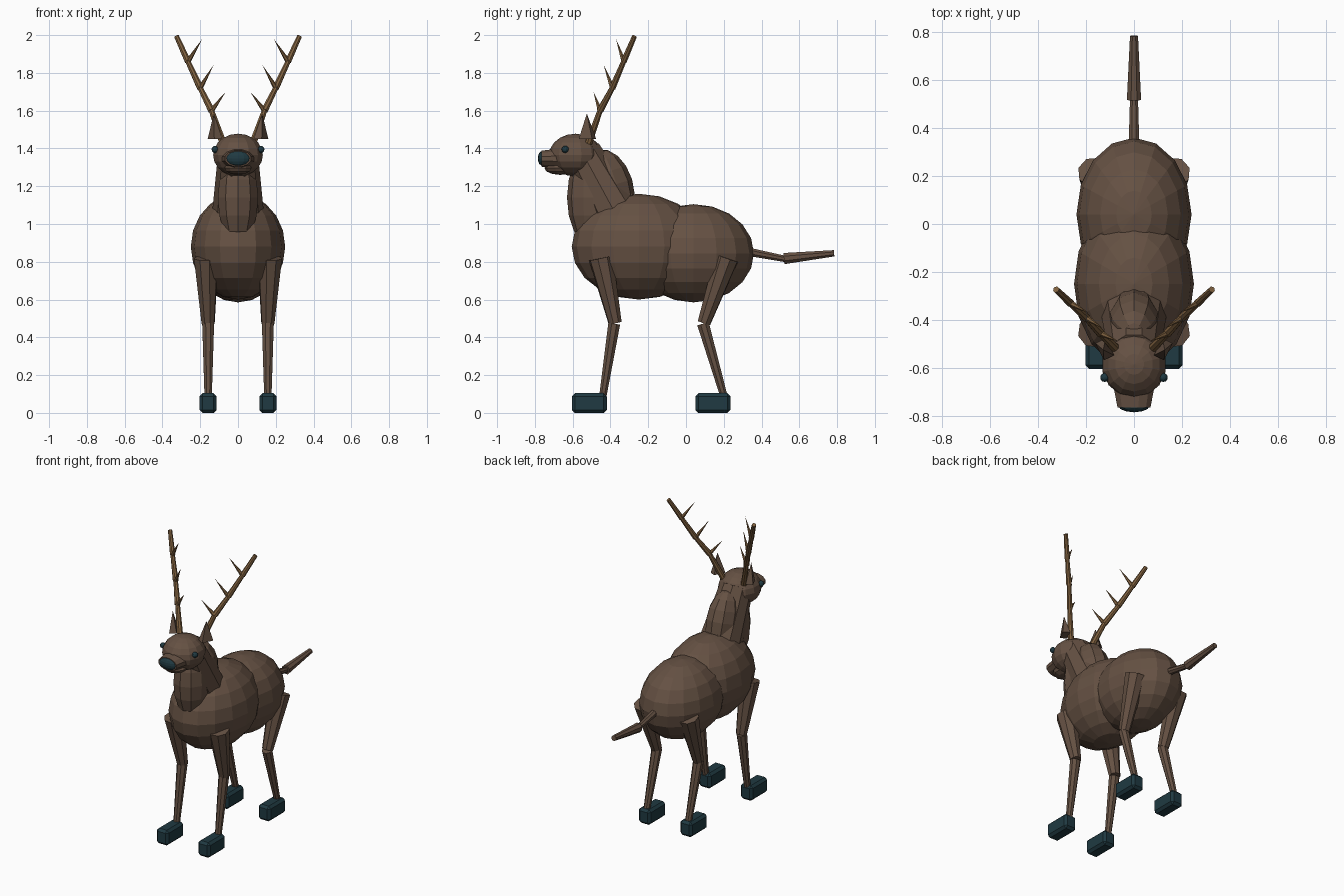
import bpy, bmesh, math
from mathutils import Vector, Matrix

if "Cube" in bpy.data.objects:
    bpy.data.objects.remove(bpy.data.objects["Cube"])


def material(name, rgb):
    m = bpy.data.materials.new(name)
    m.diffuse_color = (*rgb, 1)
    m.use_nodes = True
    m.node_tree.nodes["Principled BSDF"].inputs["Base Color"].default_value = m.diffuse_color
    return m


FUR = material("brown_fur", (0.130, 0.082, 0.056))
HORN = material("tan_horn", (0.215, 0.120, 0.050))
DARK = material("dark_teal", (0.014, 0.042, 0.054))


def finish(name, bm, mat):
    bmesh.ops.recalc_face_normals(bm, faces=bm.faces)
    me = bpy.data.meshes.new(name)
    bm.to_mesh(me)
    bm.free()
    me.materials.append(mat)
    ob = bpy.data.objects.new(name, me)
    bpy.context.collection.objects.link(ob)
    return ob


def ball(name, center, radii, mat=FUR, seg=16, rings=10, tilt=0):
    """Faceted ellipsoid, tilted about the x axis."""
    bm = bmesh.new()
    m = (Matrix.Translation(center) @ Matrix.Rotation(math.radians(tilt), 4, 'X')
         @ Matrix.Diagonal((*radii, 1)))
    bmesh.ops.create_uvsphere(bm, u_segments=seg, v_segments=rings, radius=1, matrix=m)
    return finish(name, bm, mat)


def rod(name, a, b, ra, rb, mat=FUR, sides=8, squash=1):
    """Tapered rod from a to b; squash flattens the cross-section."""
    a, b = Vector(a), Vector(b)
    d = b - a
    bm = bmesh.new()
    m = (Matrix.Translation((a + b) / 2) @ d.to_track_quat('Z', 'Y').to_matrix().to_4x4()
         @ Matrix.Diagonal((1, squash, 1, 1)) @ Matrix.Rotation(math.pi / sides, 4, 'Z'))
    bmesh.ops.create_cone(bm, cap_ends=True, segments=sides, radius1=ra, radius2=rb,
                          depth=d.length, matrix=m)
    bmesh.ops.remove_doubles(bm, verts=bm.verts, dist=1e-5)
    return finish(name, bm, mat)


def hoof(name, center, size):
    bm = bmesh.new()
    bmesh.ops.create_cube(bm, size=1, matrix=Matrix.Translation(center) @ Matrix.Diagonal((*size, 1)))
    bmesh.ops.bevel(bm, geom=bm.edges[:], offset=0.016, segments=1, affect='EDGES')
    return finish(name, bm, DARK)


# Body
ball("chest", (0, -0.25, 0.88), (0.25, 0.355, 0.28))
ball("rump", (0, 0.04, 0.845), (0.24, 0.32, 0.26))

# Neck: throat, main column and nape
ball("throat", (0, -0.505, 1.14), (0.112, 0.125, 0.25), seg=10, rings=8)
rod("neck", (0, -0.55, 1.38), (0, -0.36, 1.03), 0.105, 0.14, sides=10)
ball("nape", (0, -0.405, 1.20), (0.105, 0.125, 0.20), seg=10, rings=8, tilt=17)

# Head and muzzle
ball("head", (0, -0.585, 1.365), (0.135, 0.14, 0.113), seg=14, rings=10)
rod("muzzle", (0, -0.62, 1.345), (0, -0.765, 1.346), 0.10, 0.071, sides=12, squash=0.62)
ball("lower_jaw", (0, -0.665, 1.296), (0.075, 0.085, 0.036), seg=10, rings=6)
ball("nose", (0, -0.757, 1.347), (0.066, 0.028, 0.040), DARK, 12, 8)

# Tail
rod("tail_base", (0, 0.33, 0.853), (0, 0.525, 0.815), 0.024, 0.018)
rod("tail_tip", (0, 0.518, 0.817), (0, 0.784, 0.845), 0.032, 0.018)

# Antler joints and tine tips on the +x side
JOINTS = [(0.08, -0.515, 1.43), (0.14, -0.455, 1.60), (0.20, -0.39, 1.72),
          (0.265, -0.33, 1.86), (0.325, -0.273, 1.993)]
TINES = [(0.065, -0.49, 1.70), (0.13, -0.435, 1.84), (0.19, -0.37, 1.978)]

for s, side in ((1, "right"), (-1, "left")):
    def at(p):
        return (p[0] * s, p[1], p[2])

    ball(f"eye_{side}", at((0.122, -0.64, 1.395)), (0.019, 0.019, 0.019), DARK, 10, 6)
    rod(f"ear_{side}", at((0.122, -0.522, 1.45)), at((0.128, -0.525, 1.585)),
        0.056, 0, sides=4, squash=0.6)

    # Antlers
    for i in range(4):
        rod(f"antler_{side}_{i + 1}", at(JOINTS[i]), at(JOINTS[i + 1]), 0.020 - 0.001 * i,
            0.015 - 0.0005 * i, HORN)
    for i, tip in enumerate(TINES):
        rod(f"tine_{side}_{i + 1}", at(JOINTS[i + 1]), at(tip), 0.014, 0, HORN, sides=6)

    # Legs: hip, knee and ankle positions along y, then the hoof
    for part, hip, knee, ankle, toe in (("front", -0.45, -0.375, -0.44, -0.512),
                                        ("rear", 0.215, 0.095, 0.20, 0.142)):
        rod(f"{part}_thigh_{side}", at((0.168, hip, 0.82)), at((0.158, knee, 0.475)), 0.067, 0.036)
        rod(f"{part}_shin_{side}", at((0.158, knee - 0.005, 0.472)), at((0.158, ankle, 0.09)),
            0.034, 0.021)
        hoof(f"{part}_hoof_{side}", at((0.158, toe, 0.052)), (0.09, 0.185, 0.104))
